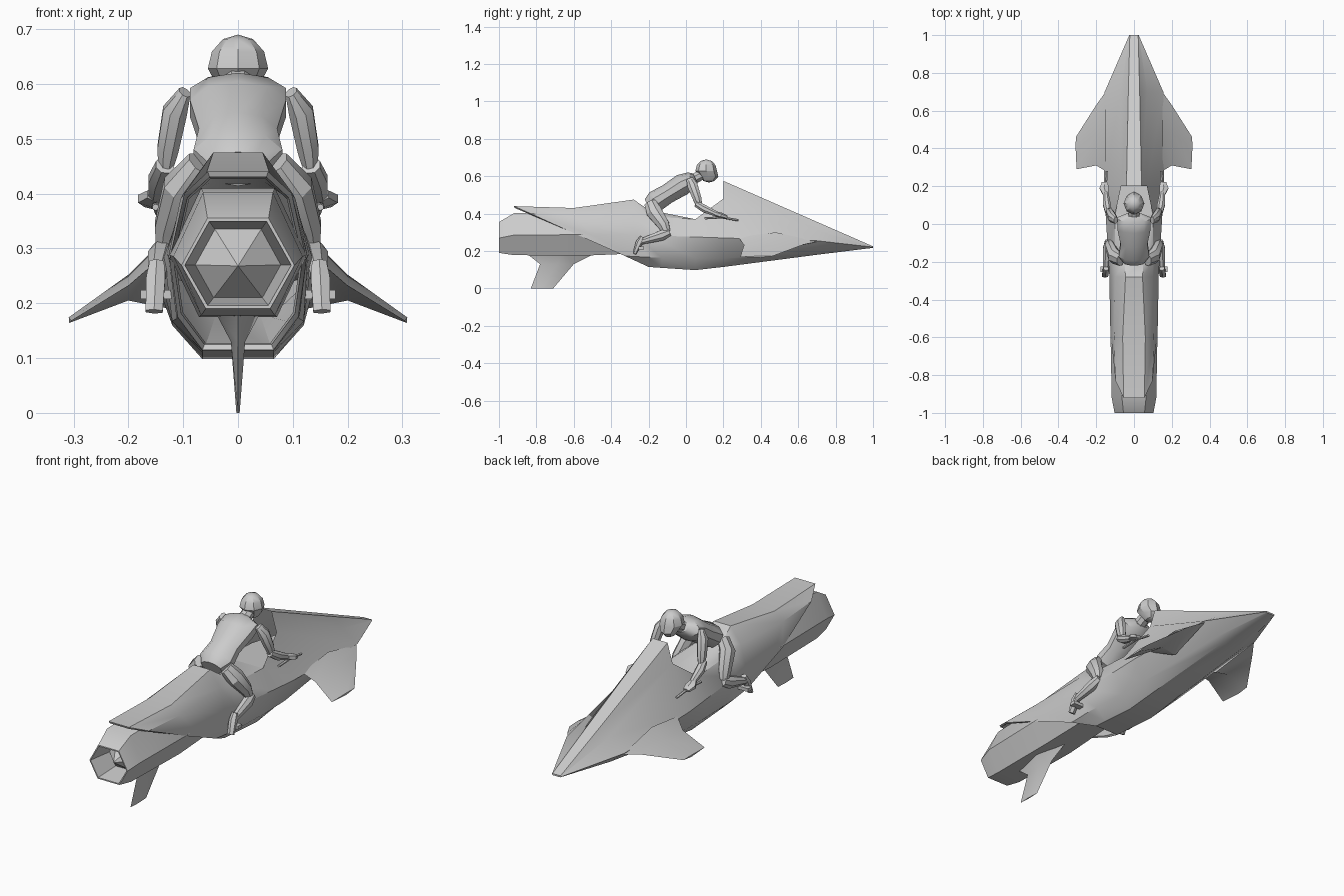
import bpy, bmesh, math
from mathutils import Vector

if "Cube" in bpy.data.objects:
    bpy.data.objects.remove(bpy.data.objects["Cube"])

SIDES = ((1, "right"), (-1, "left"))


def make(name, verts, faces):
    me = bpy.data.meshes.new(name)
    me.from_pydata([tuple(v) for v in verts], [], faces)
    bm = bmesh.new()
    bm.from_mesh(me)
    bmesh.ops.remove_doubles(bm, verts=bm.verts, dist=0.0002)
    bmesh.ops.recalc_face_normals(bm, faces=bm.faces)
    bm.to_mesh(me)
    bm.free()
    ob = bpy.data.objects.new(name, me)
    bpy.context.collection.objects.link(ob)
    return ob


def loft(name, rings, caps=(True, True), skip=()):
    """Skin closed rings; skip holds (ring, segment) quads left open."""
    n = len(rings[0])
    faces = [(r * n + i, r * n + (i + 1) % n, (r + 1) * n + (i + 1) % n, (r + 1) * n + i)
             for r in range(len(rings) - 1) for i in range(n) if (r, i) not in skip]
    if caps[0]:
        faces.append(tuple(range(n)))
    if caps[1]:
        faces.append(tuple((len(rings) - 1) * n + i for i in range(n)))
    return make(name, [v for r in rings for v in r], faces)


def tube(name, pts, radii, n=8):
    """Tapered limb along a path; radii are (across, thick) pairs."""
    pts = [Vector(p) for p in pts]
    rings = []
    for i, p in enumerate(pts):
        d = (pts[min(i + 1, len(pts) - 1)] - pts[max(i - 1, 0)]).normalized()
        u = Vector((1, 0, 0))
        u = (u - d * u.dot(d)).normalized()
        v = d.cross(u)
        a, b = radii[i]
        rings.append([p + u * a * math.cos(t) + v * b * math.sin(t)
                      for t in (2 * math.pi * (k + 0.5) / n for k in range(n))])
    return loft(name, rings)


def box(name, c, size):
    bpy.ops.mesh.primitive_cube_add(size=1, location=c)
    ob = bpy.context.object
    ob.name, ob.scale = name, size
    return ob


def mirrored(half):
    return [Vector(p) for p in half] + [Vector((-x, y, z)) for x, y, z in reversed(half)]


# Hull: half sections listed top, shoulder, side, lower, bottom
stations = [
    [(.055, -.92, .44), (.098, -.83, .40), (.125, -.565, .28), (.11, -.33, .175), (.065, -.20, .115)],
    [(.06, -.60, .43), (.105, -.60, .39), (.127, -.50, .285), (.112, -.30, .172), (.065, -.19, .114)],
    [(.045, -.28, .475), (.10, -.28, .40), (.13, -.28, .29), (.12, -.20, .167), (.065, -.17, .113)],
    [(.05, -.20, .42), (.10, -.20, .385), (.135, -.20, .285), (.12, -.13, .165), (.065, -.13, .110)],
    [(.05, .05, .37), (.10, .05, .37), (.15, .05, .275), (.12, .05, .16), (.065, .05, .098)],
    [(.04, .20, .575), (.068, .20, .48), (.16, .20, .27), (.115, .20, .16), (.062, .20, .115)],
    [(.03, .70, .356), (.07, .70, .31), (.155, .70, .255), (.08, .70, .195), (.04, .70, .180)],
    [(.022, 1, .225), (.024, 1, .223), (.025, 1, .221), (.024, 1, .219), (.02, 1, .217)],
]
rings = [mirrored(s) for s in stations]
loft("hull", rings, (False, True), skip={(4, 0), (4, 8), (4, 9)})

# Turned-in lip around the slanted rear opening
lip = [Vector((p.x * .91, p.y + .1, .275 + (p.z - .275) * .92)) for p in rings[0]]
edge = [Vector((p.x * .94, p.y + .004, .275 + (p.z - .275) * .94)) for p in rings[0]]
loft("hull_lip", [rings[0], edge, lip], (False, False))

# Cockpit floor running under the open canopy
make("cockpit_floor", [(-.1, .05, .37), (.1, .05, .37), (.1, .25, .365), (.04, .65, .33),
                       (-.04, .65, .33), (-.1, .25, .365)], [(0, 1, 2, 3, 4, 5)])


# Engine pod with hollow hexagonal nozzle and inner cone
def hexa(y, w, top, bot):
    m = bot + (top - bot) * .48
    return mirrored([(w * .54, y, top), (w, y, m), (w * .57, y, bot)])


loft("engine", [hexa(-.2, .11, .38, .19), hexa(-.55, .125, .41, .175), hexa(-.92, .118, .402, .178),
                hexa(-1, .103, .355, .19), hexa(-1, .097, .349, .196), hexa(-.88, .078, .335, .21)],
     (True, False))
loft("nozzle_cone", [hexa(-.88, .078, .335, .21), [Vector((0, -.96, .268))] * 6], (False, False))

# Belly pylon and fin
loft("belly_fin", [
    [Vector((0, a, z)), Vector((w, m, z)), Vector((0, b, z)), Vector((-w, m, z))]
    for z, a, m, b, w in ((.20, -.87, -.66, -.46, .05), (.13, -.78, -.69, -.60, .013), (0, -.83, -.77, -.71, .003))])

for s, side in SIDES:
    # Drooped front wings with thick roots
    root = [(.15, .70, .25), (.152, .48, .30), (.15, .28, .275), (.125, .45, .19)]
    mid = [(.20, .63, .235), (.20, .48, .252), (.20, .31, .232), (.20, .45, .205)]
    tip = [(.308, .46, .172), (.309, .40, .174), (.304, .29, .168), (.308, .40, .164)]
    loft("wing_" + side, [[Vector((s * x, y, z)) for x, y, z in r] for r in (root, mid, tip)])

    # Foot peg and handle
    box("foot_peg_" + side, (s * .145, -.24, .216), (.066, .03, .016))
    tube("handle_" + side, [(s * .145, .28, .365), (s * .15, .19, .38), (s * .15, .10, .375)],
         [(.007, .006)] * 3, 6)

    # Arm
    tube("upper_arm_" + side, [(s * .097, .02, .585), (s * .115, .035, .55), (s * .128, .06, .48), (s * .132, .07, .445)],
         [(.012, .02), (.024, .030), (.021, .025), (.014, .018)])
    tube("forearm_" + side, [(s * .133, .055, .452), (s * .143, .10, .425), (s * .15, .17, .395)],
         [(.018, .018), (.022, .022), (.014, .014)])
    tube("hand_" + side, [(s * .15, .16, .398), (s * .158, .19, .39), (s * .155, .22, .38)],
         [(.018, .014), (.028, .015), (.018, .009)], 6)

    # Leg
    tube("thigh_" + side, [(s * .07, -.19, .455), (s * .105, -.17, .41), (s * .125, -.12, .34), (s * .132, -.105, .30)],
         [(.025, .035), (.034, .045), (.029, .034), (.02, .024)])
    tube("shin_" + side, [(s * .133, -.09, .30), (s * .14, -.13, .283), (s * .148, -.24, .25)],
         [(.022, .022), (.026, .030), (.017, .017)])
    tube("boot_" + side, [(s * .148, -.235, .275), (s * .15, -.25, .245), (s * .153, -.275, .185)],
         [(.015, .012), (.02, .019), (.018, .010)], 6)

# Rider torso, neck and head
tube("torso", [(0, -.205, .445), (0, -.165, .465), (0, -.10, .505), (0, -.02, .555), (0, .03, .58), (0, .05, .59)],
     [(.055, .035), (.085, .058), (.075, .052), (.092, .058), (.092, .045), (.045, .028)], 10)
tube("neck", [(0, .04, .585), (0, .10, .615)], [(.032, .03), (.028, .028)])
bpy.ops.mesh.primitive_uv_sphere_add(segments=8, ring_count=6, location=(0, .108, .628))
head = bpy.context.object
head.name = "head"
head.scale = (.055, .058, .062)
for v in head.data.vertices:  # chin leans forward
    if v.co.z < -.4:
        v.co.y += .25
        v.co.x *= .8

# Smooth rounded areas, keep hard creases
bpy.ops.object.select_all(action='SELECT')
bpy.context.view_layer.objects.active = head
bpy.ops.object.shade_smooth_by_angle(angle=math.radians(32))
